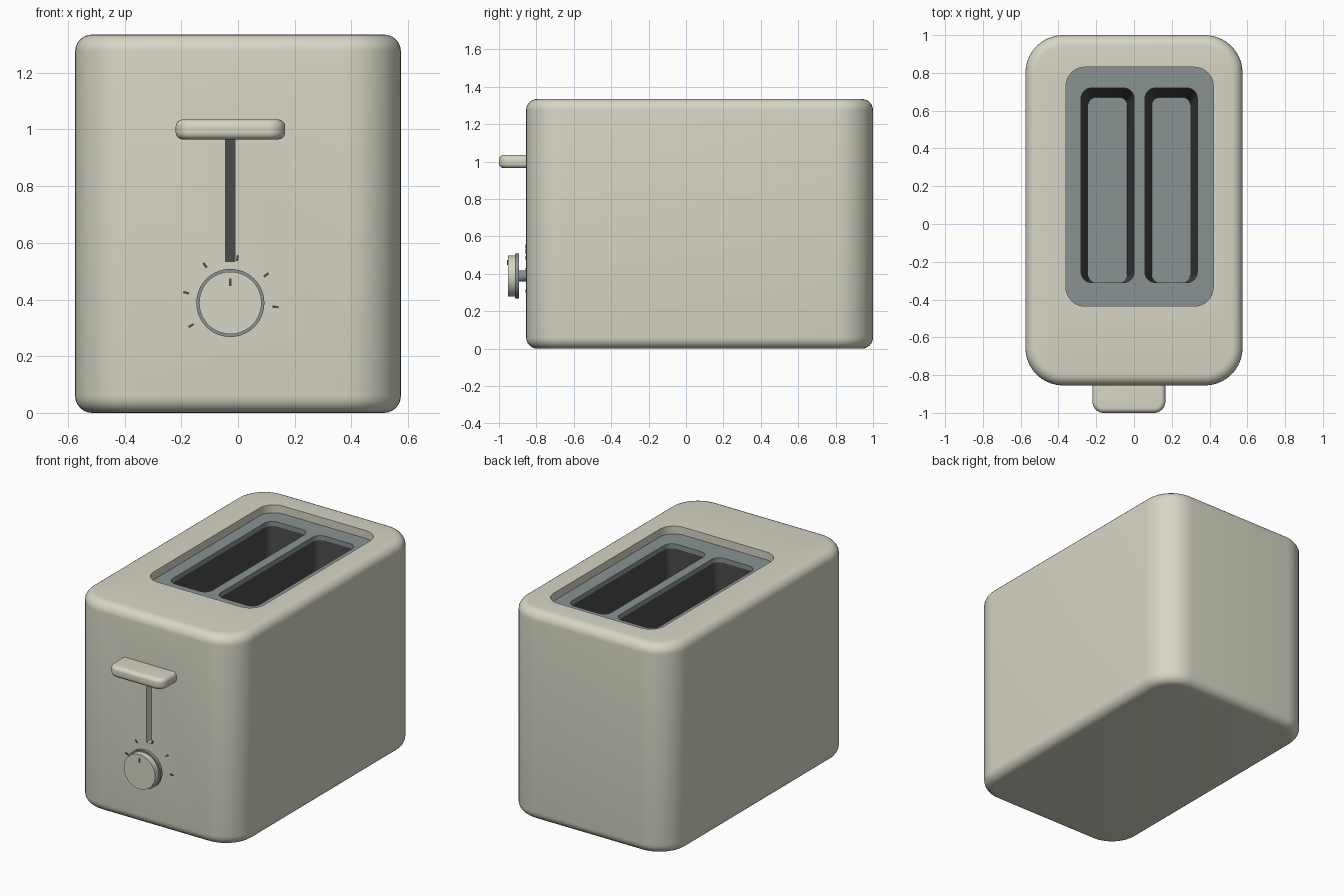
import bpy, bmesh, math
from mathutils import Vector, Matrix

if "Cube" in bpy.data.objects:
    bpy.data.objects.remove(bpy.data.objects["Cube"])


def material(name, rgb):
    m = bpy.data.materials.new(name)
    m.diffuse_color = (*rgb, 1)
    m.use_nodes = True
    m.node_tree.nodes["Principled BSDF"].inputs["Base Color"].default_value = m.diffuse_color
    return m


CREAM = material("cream", (0.68, 0.67, 0.56))
SLATE = material("slate", (0.25, 0.29, 0.29))
BLACK = material("black", (0.07, 0.07, 0.07))


def rounded_rect(box, r, inset, z, seg=10):
    """Ring of points round a rectangle (x0, x1, y0, y1) with filleted corners."""
    x0, x1, y0, y1 = box
    pts = []
    for i, (cx, cy) in enumerate([(x1 - r, y1 - r), (x0 + r, y1 - r),
                                  (x0 + r, y0 + r), (x1 - r, y0 + r)]):
        for k in range(seg + 1):
            a = math.pi / 2 * (i + k / seg)
            pts.append((cx + (r - inset) * math.cos(a), cy + (r - inset) * math.sin(a), z))
    return pts


def finish(bm, name, mat):
    bmesh.ops.recalc_face_normals(bm, faces=bm.faces)
    me = bpy.data.meshes.new(name)
    bm.to_mesh(me)
    bm.free()
    ob = bpy.data.objects.new(name, me)
    bpy.context.collection.objects.link(ob)
    me.materials.append(mat)
    smooth(ob)
    return ob


def smooth(ob):
    bpy.ops.object.select_all(action='DESELECT')
    ob.select_set(True)
    bpy.context.view_layer.objects.active = ob
    bpy.ops.object.shade_smooth_by_angle(angle=math.radians(30))


def loft(name, rings, mat, caps=True):
    bm = bmesh.new()
    loops = [[bm.verts.new(p) for p in ring] for ring in rings]
    n = len(loops[0])
    for a, b in zip(loops, loops[1:]):
        for i in range(n):
            j = (i + 1) % n
            bm.faces.new((a[i], a[j], b[j], b[i]))
    if caps:
        bm.faces.new(loops[0])
        bm.faces.new(loops[-1])
    return finish(bm, name, mat)


def block_rings(box, r, z0, z1, edge, seg=6):
    """Rings of a rounded block whose top and bottom edges are filleted."""
    arc = [(edge * (1 - math.cos(t)), edge * (1 - math.sin(t)))
           for t in (math.pi / 2 * k / seg for k in range(seg + 1))]
    low = [rounded_rect(box, r, i, z0 + h) for i, h in reversed(arc)]
    low.reverse()
    low = low[::-1]
    top = [rounded_rect(box, r, i, z1 - h) for i, h in arc]
    return low + top


def disc(name, x, z, y0, y1, r, mat, seg=64):
    bm = bmesh.new()
    m = Matrix.Translation((x, (y0 + y1) / 2, z)) @ Matrix.Rotation(math.pi / 2, 4, 'X')
    bmesh.ops.create_cone(bm, cap_ends=True, segments=seg, radius1=r, radius2=r,
                          depth=y1 - y0, matrix=m)
    return finish(bm, name, mat)


def box(name, centre, size, mat, turn=0):
    bm = bmesh.new()
    m = (Matrix.Translation(centre) @ Matrix.Rotation(turn, 4, 'Y')
         @ Matrix.Diagonal((*size, 1)))
    bmesh.ops.create_cube(bm, size=1, matrix=m)
    return finish(bm, name, mat)


def cut(ob, cutter):
    mod = ob.modifiers.new("cut", 'BOOLEAN')
    mod.operation = 'DIFFERENCE'
    mod.solver = 'EXACT'
    mod.object = cutter
    bpy.context.view_layer.objects.active = ob
    bpy.ops.object.modifier_apply(modifier=mod.name)
    bpy.data.objects.remove(cutter)
    smooth(ob)


FRONT = -0.855
CX = -0.027          # centre line of the controls
WELL = (-0.36, 0.42, -0.435, 0.83)

# Housing with a well sunk into the top
rings = block_rings((-0.575, 0.575, FRONT, 1.0), 0.2, 0, 1.335, 0.06)
rings += [rounded_rect(WELL, 0.1, 0, z) for z in (1.335, 0.12)]
housing = loft("housing", rings, CREAM)

# Lever track groove with a dark back
cut(housing, box("track_cutter", (CX, FRONT, 0.76), (0.034, 0.12, 0.45), CREAM))
box("lever_track", (CX, FRONT + 0.055, 0.76), (0.034, 0.008, 0.45), BLACK)

# Top panel with two bread slots, each with a tapering liner and a floor
panel = loft("top_panel", [rounded_rect(WELL, 0.1, 0, z) for z in (1.255, 1.285)], SLATE)
for side, x0, x1 in (("left", -0.28, 0.0), ("right", 0.058, 0.335)):
    mouth = (x0, x1, -0.31, 0.72)
    base = (x0 + 0.037, x1 - 0.037, -0.31, 0.67)
    cut(panel, loft("slot_cutter", [rounded_rect(mouth, 0.055, 0, z) for z in (1.2, 1.35)], SLATE))
    loft(side + "_slot_liner", [rounded_rect(mouth, 0.055, 0, 1.256),
                                rounded_rect(base, 0.04, 0, 0.25)], BLACK, caps=False)
    loft(side + "_slot_floor", [rounded_rect(base, 0.04, 0, z) for z in (0.23, 0.255)], SLATE)

# Lever handle
loft("lever_handle", block_rings((CX - 0.193, CX + 0.193, -1.0, FRONT + 0.05), 0.06,
                                 0.965, 1.035, 0.025), CREAM)

# Browning knob
KZ = 0.388
disc("knob_stem", CX, KZ, -0.9, FRONT + 0.02, 0.03, SLATE, 32)
disc("knob_rim", CX, KZ, -0.915, -0.893, 0.12, SLATE)
disc("knob_cap", CX, KZ, -0.953, -0.914, 0.11, CREAM)
box("knob_pointer", (CX, -0.953, KZ + 0.073), (0.008, 0.006, 0.025), BLACK)

# Dial marks around the knob
for i in range(6):
    a = math.radians(210 - 43 * i)
    box(f"dial_mark_{i + 1}",
        (CX + 0.16 * math.cos(a), FRONT, KZ + 0.16 * math.sin(a)),
        (0.021, 0.008, 0.008), BLACK, -a)
